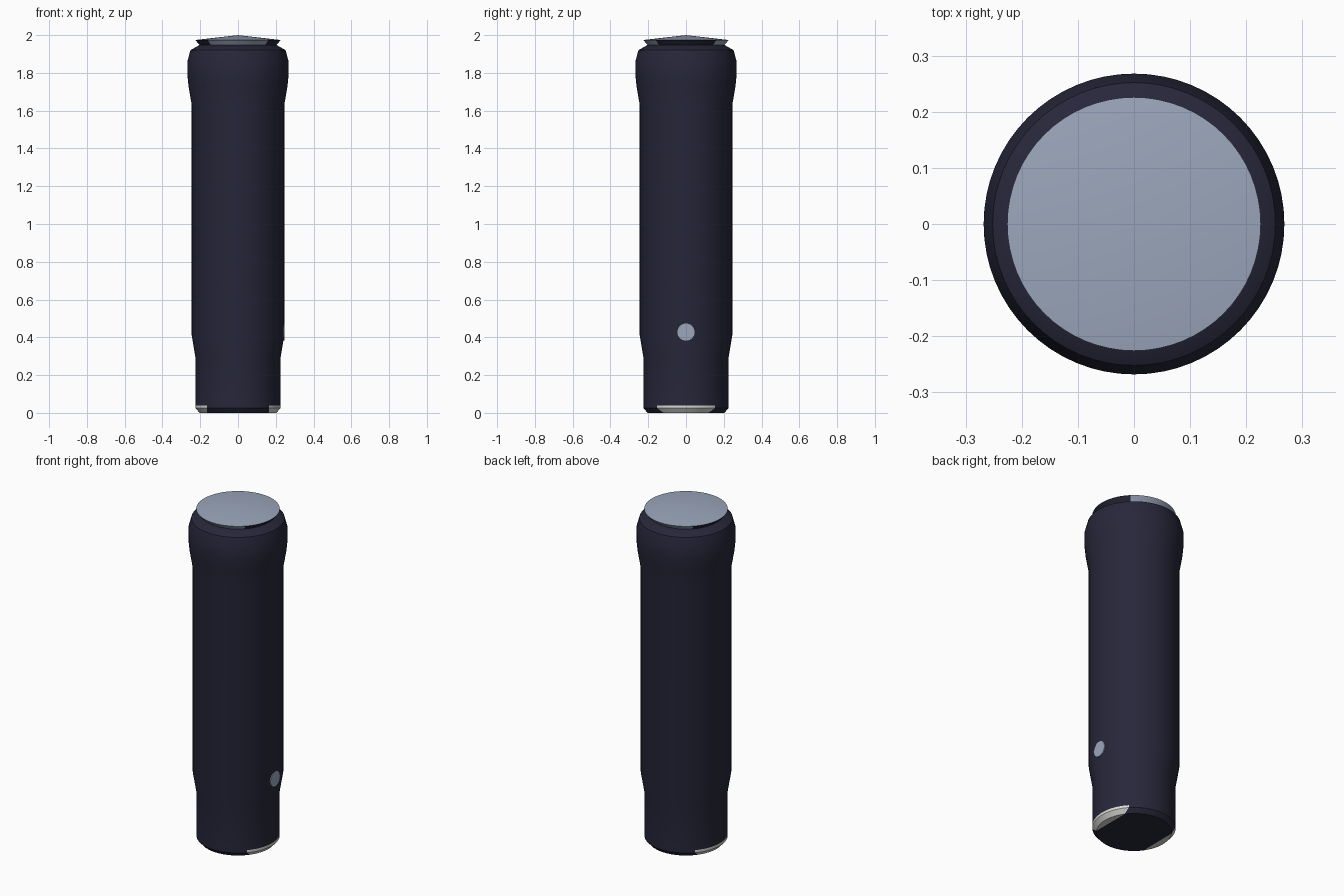
import bpy, bmesh, math
from mathutils import Matrix, Vector

if "Cube" in bpy.data.objects:
    bpy.data.objects.remove(bpy.data.objects["Cube"])

SEG = 64


def material(name, rgb):
    m = bpy.data.materials.new(name)
    m.diffuse_color = (*rgb, 1)
    m.use_nodes = True
    m.node_tree.nodes["Principled BSDF"].inputs["Base Color"].default_value = m.diffuse_color
    return m


navy = material("dark_navy", (0.020, 0.020, 0.043))
steel = material("blue_grey", (0.33, 0.385, 0.50))
white = material("off_white", (0.70, 0.70, 0.67))


def lathe(profile):
    """Revolve (radius, z) points; a zero radius makes a pole."""
    bm = bmesh.new()
    rings = []
    for r, z in profile:
        n = 1 if r == 0 else SEG
        rings.append([bm.verts.new((r * math.cos(2 * math.pi * i / SEG),
                                    r * math.sin(2 * math.pi * i / SEG), z)) for i in range(n)])
    for a, b in zip(rings, rings[1:]):
        for i in range(SEG):
            j = (i + 1) % SEG
            quad = [a[i % len(a)], a[j % len(a)], b[j % len(b)], b[i % len(b)]]
            bm.faces.new(list(dict.fromkeys(quad)))
    return bm


def finish(bm, name, mats):
    bmesh.ops.recalc_face_normals(bm, faces=bm.faces)
    me = bpy.data.meshes.new(name)
    bm.to_mesh(me)
    bm.free()
    ob = bpy.data.objects.new(name, me)
    bpy.context.collection.objects.link(ob)
    for m in mats:
        me.materials.append(m)
    bpy.ops.object.select_all(action='DESELECT')
    ob.select_set(True)
    bpy.context.view_layer.objects.active = ob
    bpy.ops.object.shade_smooth_by_angle(angle=math.radians(32))
    return ob


# Handle body, with pale segments cut into both sides of the base
bm = lathe([(0, 0), (0.203, 0), (0.225, 0.025), (0.225, 0.04), (0.225, 0.29),
            (0.245, 0.41), (0.245, 1.63), (0.262, 1.73), (0.268, 1.79),
            (0.268, 1.86), (0.252, 1.92), (0.205, 1.947), (0, 1.947)])
for s in (-1, 1):
    low = [f for f in bm.faces if f.calc_center_median().z < 0.039]
    geom = low + list({e for f in low for e in f.edges}) + list({v for f in low for v in f.verts})
    bmesh.ops.bisect_plane(bm, geom=geom, dist=1e-5,
                           plane_co=(s * 0.165, 0, 0), plane_no=(1, 0, 0))
for f in bm.faces:
    c = f.calc_center_median()
    f.material_index = int(c.z < 0.039 and abs(c.x) > 0.165)
finish(bm, "handle_body", [navy, white])

# Shallow conical end cap, its flared rim dark on the two sides
bm = lathe([(0, 1.943), (0.2, 1.943), (0.226, 1.974), (0, 2.0)])
for f in bm.faces:
    c = f.calc_center_median()
    f.material_index = int(c.z < 1.97 and abs(c.y) < 0.15)
finish(bm, "end_cap", [steel, navy])

# Round button on the right side
bm = bmesh.new()
bmesh.ops.create_cone(bm, cap_ends=True, segments=16, radius1=0.046, radius2=0.046, depth=0.02,
                      matrix=Matrix.Translation(Vector((0.237, 0, 0.428)))
                      @ Matrix.Rotation(math.pi / 2, 4, 'Y'))
finish(bm, "side_button", [steel])
